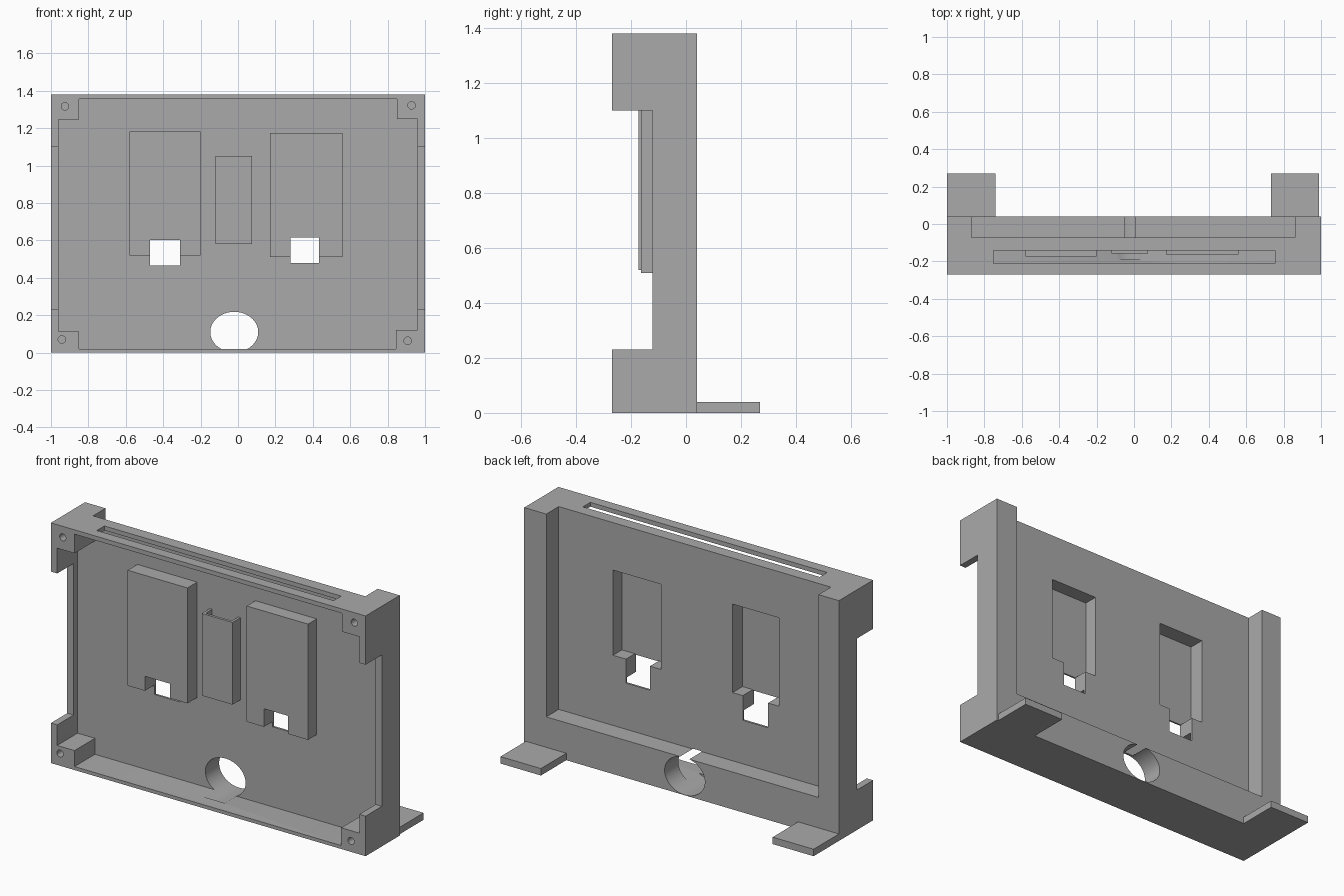
import bpy, math

cube = bpy.data.objects.get("Cube")
if cube:
    bpy.data.objects.remove(cube, do_unlink=True)

grey = bpy.data.materials.new("plain grey")
grey.use_nodes = True
grey.diffuse_color = (0.4, 0.4, 0.4, 1)
grey.node_tree.nodes["Principled BSDF"].inputs["Base Color"].default_value = (0.4, 0.4, 0.4, 1)


def box(name, x, y, z):
    """Box from its (min, max) range on each axis."""
    bpy.ops.mesh.primitive_cube_add(size=1)
    ob = bpy.context.object
    ob.name = name
    ob.location = [(a + b) / 2 for a, b in (x, y, z)]
    ob.scale = [b - a for a, b in (x, y, z)]
    bpy.ops.object.transform_apply(location=True, rotation=True, scale=True)
    ob.data.materials.append(grey)
    return ob


def rod(name, x, z, rx, rz, y, sides):
    """Elliptical cylinder running along y."""
    bpy.ops.mesh.primitive_cylinder_add(vertices=sides, radius=1, depth=1,
                                        rotation=(math.pi / 2, 0, 0))
    ob = bpy.context.object
    ob.name = name
    bpy.ops.object.transform_apply(location=False, rotation=True, scale=False)
    ob.location = (x, (y[0] + y[1]) / 2, z)
    ob.scale = (rx, y[1] - y[0], rz)
    bpy.ops.object.transform_apply(location=True, rotation=True, scale=True)
    ob.data.materials.append(grey)
    return ob


def cut(targets, cutter):
    """Subtract the cutter from every target, then discard it."""
    cutter.hide_render = True
    for ob in targets:
        mod = ob.modifiers.new("cut", 'BOOLEAN')
        mod.operation = 'DIFFERENCE'
        mod.solver = 'EXACT'
        mod.object = cutter
        bpy.context.view_layer.objects.active = ob
        bpy.ops.object.modifier_apply(modifier=mod.name)
    bpy.data.objects.remove(cutter, do_unlink=True)


FRONT, BACK, TOP = -0.27, 0.04, 1.38
PLATE = (-0.085, -0.073)

# Housing: hollow front, recessed back, notched sides
body = box("housing", (-1, 1), (FRONT, BACK), (0, TOP))
cut([body], box("cavity", (-0.96, 0.96), (-0.4, PLATE[0]), (0.02, 1.355)))
cut([body], box("back_recess", (-0.87, 0.86), (PLATE[1], 0.2), (0.215, 1.6)))
cut([body], box("side_notch", (-1.2, 1.2), (-0.4, -0.122), (0.23, 1.1)))
cut([body], box("top_slot", (-0.75, 0.755), (-0.21, -0.142), (1.3, 1.5)))
cut([body], rod("cable_hole", -0.02, 0.11, 0.128, 0.108, (-0.19, 0.2), 64))

# Hollow device pockets standing out from the plate, each with a window
pockets = [
    ("right_pocket", (-0.58, -0.2), (0.52, 1.183), -0.173, (-0.47, -0.31), (0.465, 0.603)),
    ("left_pocket", (0.17, 0.56), (0.51, 1.175), -0.164, (0.28, 0.433), (0.48, 0.614)),
]
for name, x, z, front, win_x, win_z in pockets:
    pad = box(name, x, (front, PLATE[1] - 0.004), z)
    cut([body, pad], box("recess", (x[0] + 0.04, x[1] - 0.045), (front + 0.01, 0.02),
                         (win_z[1] + 0.004, z[1] - 0.068)))
    cut([body, pad], box("window", win_x, (-0.3, 0.02), win_z))
    cut([body, pad], box("window_back", win_x, (front + 0.01, 0.02),
                         (win_z[0], win_z[1] + 0.05)))

# Open-topped holder between the pockets
holder = box("middle_holder", (-0.12, 0.075), (-0.157, PLATE[1] - 0.004), (0.58, 1.052))
cut([holder], box("holder_space", (-0.105, 0.06), (-0.142, PLATE[0]), (0.6, 1.2)))

# Corner blocks with screw holes
corners = [
    ("upper_right_corner", (-0.97, -0.85), (1.245, 1.365), -0.925, 1.317),
    ("upper_left_corner", (0.85, 0.97), (1.25, 1.365), 0.928, 1.322),
    ("lower_right_corner", (-0.97, -0.85), (0.01, 0.112), -0.942, 0.07),
    ("lower_left_corner", (0.845, 0.97), (0.01, 0.122), 0.907, 0.063),
]
for name, x, z, hole_x, hole_z in corners:
    block = box(name, x, (FRONT, PLATE[0] + 0.005), z)
    cut([block, body], rod("screw_hole", hole_x, hole_z, 0.02, 0.02, (-0.4, -0.15), 24))

# Flat feet reaching backwards
for name, x in (("right_foot", (-1, -0.74)), ("left_foot", (0.733, 0.99))):
    box(name, x, (BACK - 0.01, 0.27), (0, 0.04))

# Crisp edges, smooth bores
for ob in list(bpy.data.objects):
    if ob.type == 'MESH' and ob.name in {"housing"} | {c[0] for c in corners}:
        bpy.ops.object.select_all(action='DESELECT')
        ob.select_set(True)
        bpy.context.view_layer.objects.active = ob
        bpy.ops.object.shade_smooth_by_angle(angle=math.radians(30))
